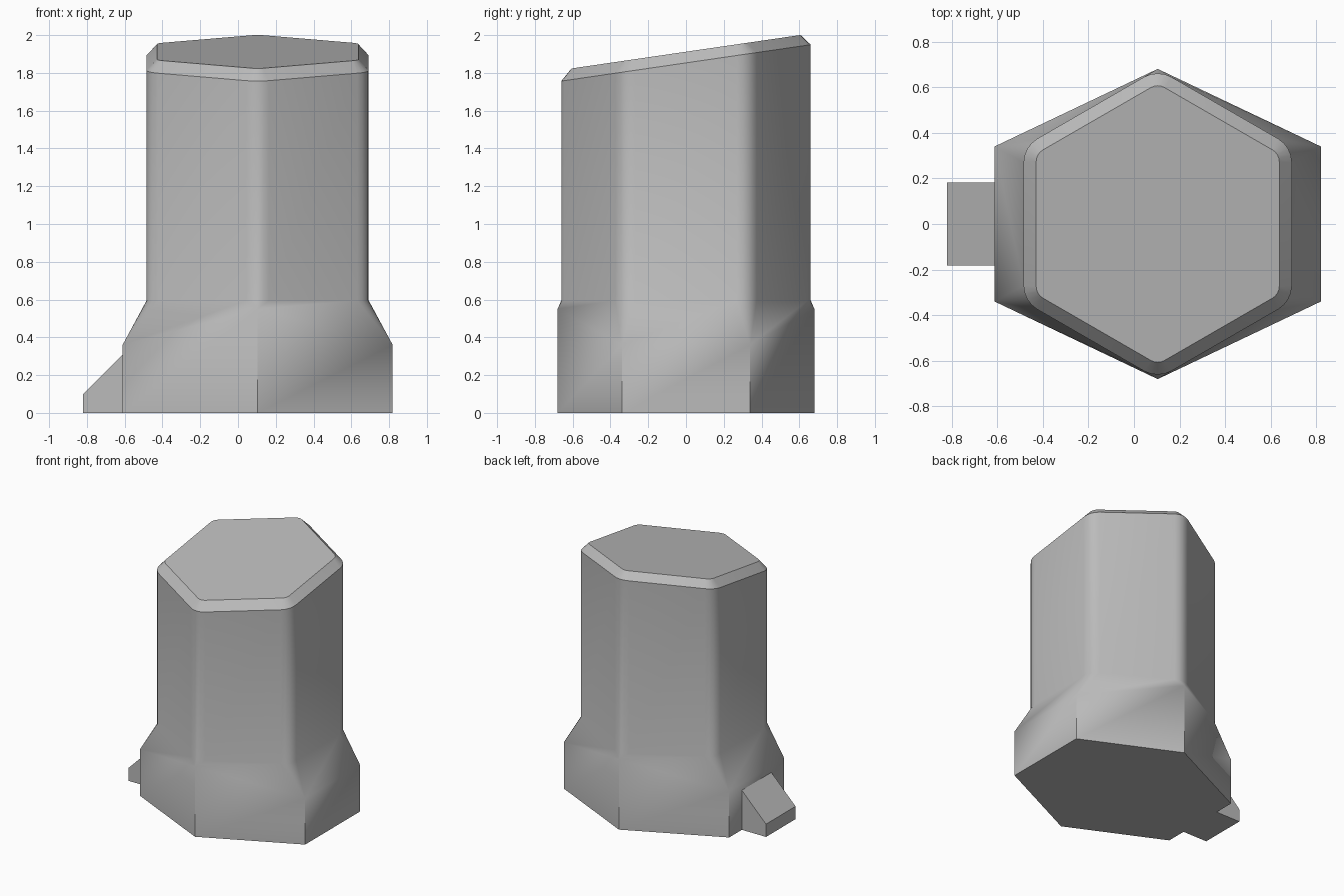
import bpy, bmesh
from math import sin, cos, radians
from mathutils import Vector

cube = bpy.data.objects.get("Cube")
if cube:
    bpy.data.objects.remove(cube)

CX = 0.104        # axis of the hexagonal column
ARC = 5           # points on each rounded corner
SLOPE = 0.146     # tilt of the column top

grey = bpy.data.materials.new("plain grey")
grey.use_nodes = True
colour = (0.5, 0.5, 0.5, 1)
grey.diffuse_color = colour
grey.node_tree.nodes["Principled BSDF"].inputs["Base Color"].default_value = colour


def finish(name, bm):
    bmesh.ops.recalc_face_normals(bm, faces=bm.faces)
    mesh = bpy.data.meshes.new(name)
    bm.to_mesh(mesh)
    bm.free()
    mesh.materials.append(grey)
    obj = bpy.data.objects.new(name, mesh)
    bpy.context.collection.objects.link(obj)
    return obj


def rounded_hex(bm, apothem, radius, z, slope=0):
    """Ring of a rounded hexagon with points on +y and -y, as six corner arcs."""
    corners = []
    for k in range(6):
        mid = 30 + 60 * k
        reach = (apothem - radius) / cos(radians(30))
        arc = []
        for i in range(ARC):
            a = radians(mid - 30 + 60 * i / (ARC - 1))
            x = reach * cos(radians(mid)) + radius * cos(a)
            y = reach * sin(radians(mid)) + radius * sin(a)
            arc.append(bm.verts.new((CX + x, y, z + slope * y)))
        corners.append(arc)
    return corners


def bridge(bm, low, high):
    for i in range(len(low)):
        j = (i + 1) % len(low)
        bm.faces.new((low[i], low[j], high[j], high[i]))


def flat(rings):
    return [v for arc in rings for v in arc]


# Flared foot, shoulder, column and chamfered slanted cap as one skin
bm = bmesh.new()
foot, shoulder = [], []
for k in range(6):
    a = radians(30 + 60 * k)
    tip = k in (1, 4)
    x = CX + (0 if tip else 0.715 if cos(a) > 0 else -0.715)
    y = 0.68 * sin(a)
    foot.append(bm.verts.new((x, y, 0)))
    shoulder.append(bm.verts.new((x, y, 0.55 if tip else 0.36)))
neck = rounded_hex(bm, 0.588, 0.12, 0.595)
rim = rounded_hex(bm, 0.588, 0.12, 1.853, SLOPE)
cap = rounded_hex(bm, 0.533, 0.06, 1.912, SLOPE)

bm.faces.new(foot)
bridge(bm, foot, shoulder)
for k in range(6):
    n = (k + 1) % 6
    bm.faces.new((shoulder[k], shoulder[n], neck[n][0], neck[k][-1]))
    for i in range(ARC - 1):
        bm.faces.new((shoulder[k], neck[k][i + 1], neck[k][i]))
bridge(bm, flat(neck), flat(rim))
bridge(bm, flat(rim), flat(cap))
bm.faces.new(flat(cap))
body = finish("hexagonal_column", bm)

# Sloped lug on the right side
bm = bmesh.new()
profile = [(-0.82, 0), (-0.82, 0.1), (-0.608, 0.312), (-0.56, 0.312), (-0.56, 0)]
face = bm.faces.new([bm.verts.new((x, -0.182, z)) for x, z in profile])
out = bmesh.ops.extrude_face_region(bm, geom=[face])
bmesh.ops.translate(bm, vec=Vector((0, 0.365, 0)),
                    verts=[g for g in out["geom"] if isinstance(g, bmesh.types.BMVert)])
finish("side_lug", bm)

# Smooth the rounded corners, keep the hard edges
bpy.ops.object.select_all(action="DESELECT")
body.select_set(True)
bpy.context.view_layer.objects.active = body
bpy.ops.object.shade_smooth_by_angle(angle=radians(30))
